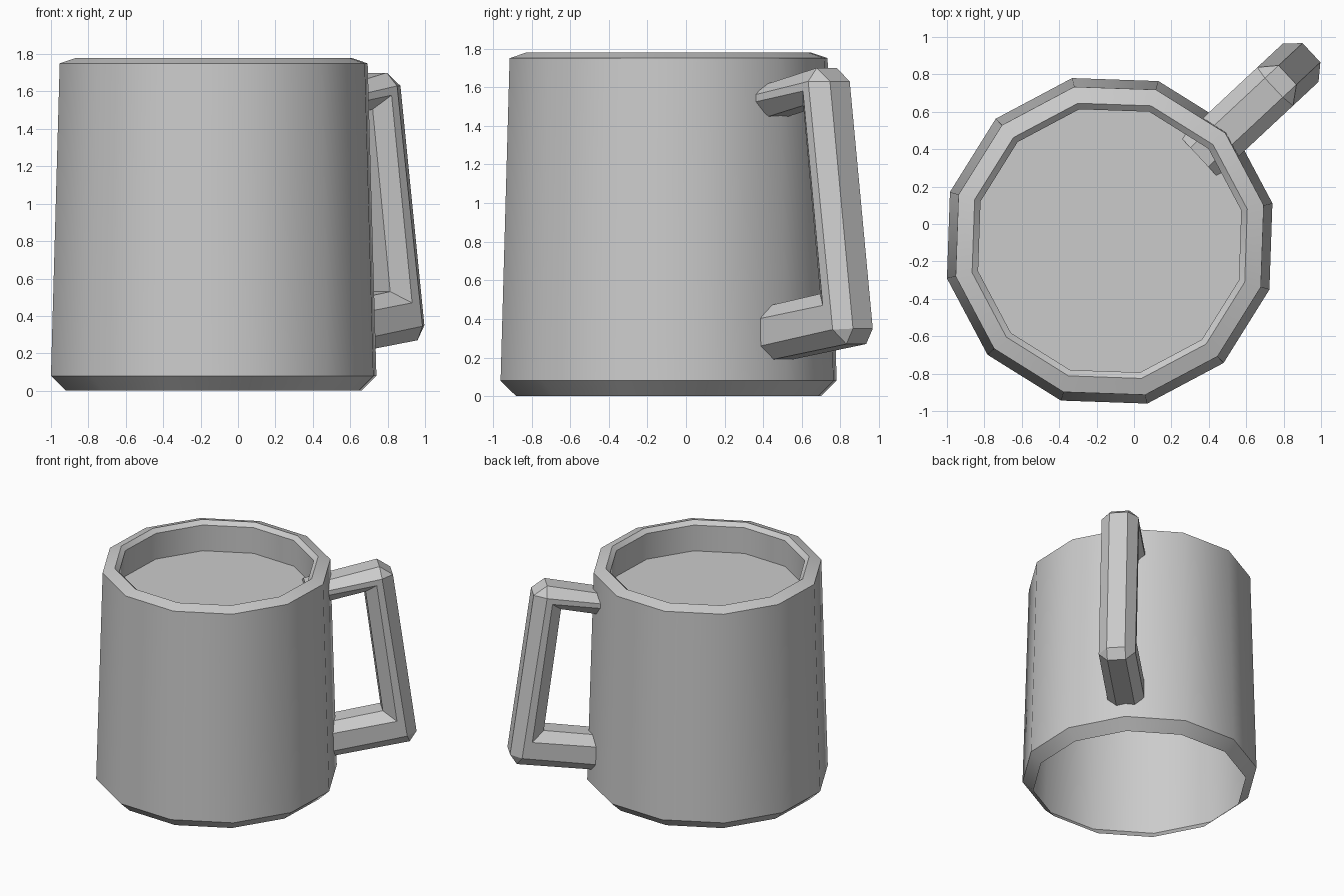
import bpy
import bmesh
from math import sin, cos, radians
from mathutils import Matrix

cube = bpy.data.objects.get("Cube")
if cube:
    bpy.data.objects.remove(cube, do_unlink=True)

SIDES = 12
PLACE = Matrix.Translation((-0.13, -0.09, 0))

grey = bpy.data.materials.new("plain grey")
grey.use_nodes = True
colour = (0.6, 0.6, 0.6, 1)
grey.diffuse_color = colour
grey.node_tree.nodes["Principled BSDF"].inputs["Base Color"].default_value = colour


def finish(name, bm, turn, smooth):
    """Turn a bmesh into a placed object with the grey material."""
    bm.transform(PLACE @ Matrix.Rotation(radians(turn), 4, "Z"))
    mesh = bpy.data.meshes.new(name)
    bm.to_mesh(mesh)
    bm.free()
    mesh.materials.append(grey)
    obj = bpy.data.objects.new(name, mesh)
    bpy.context.collection.objects.link(obj)
    if smooth:
        bpy.ops.object.select_all(action="DESELECT")
        obj.select_set(True)
        bpy.context.view_layer.objects.active = obj
        bpy.ops.object.shade_smooth_by_angle(angle=radians(32))
    return obj


def ring(bm, r, z):
    steps = [radians(360 * i / SIDES) for i in range(SIDES)]
    return [bm.verts.new((r * cos(a), r * sin(a), z)) for a in steps]


# Mug shell: open underneath, chamfered foot, bevelled rim, short inner wall
profile = [(0.81, 0), (0.893, 0.08), (0.845, 1.75), (0.755, 1.78),
           (0.722, 1.75), (0.725, 1.54)]
bm = bmesh.new()
rings = [ring(bm, r, z) for r, z in profile]
for low, high in zip(rings, rings[1:]):
    for i in range(SIDES):
        j = (i + 1) % SIDES
        bm.faces.new((low[i], low[j], high[j], high[i]))
finish("mug_body", bm, 13, True)

# Flat drink surface
bm = bmesh.new()
bm.faces.new(ring(bm, *profile[-1]))
finish("drink_surface", bm, 13, False)

# Handle: eight-sided section, each track runs (distance, height) from the
# upper end round to the lower end; repeated points close the inner corners
outer = [(0.655, 1.58), (1.20, 1.70), (1.30, 1.63),
         (1.475, 0.35), (1.425, 0.27), (0.655, 0.16)]


def track(start, top, bottom, end):
    return [start, top, top, bottom, bottom, end]


side_out = track((0.655, 1.535), (1.21, 1.63), (1.396, 0.345), (0.655, 0.23))
side_in = track((0.655, 1.50), (1.17, 1.58), (1.32, 0.47), (0.655, 0.375))
inner = track((0.655, 1.41), (1.097, 1.505), (1.225, 0.53), (0.655, 0.44))
FLAT, WIDE = 0.07, 0.14
section = [(outer, FLAT), (side_out, WIDE), (side_in, WIDE), (inner, FLAT)]
section += [(path, -t) for path, t in reversed(section)]

bm = bmesh.new()
tracks = [[bm.verts.new((s, t, z)) for s, z in path] for path, t in section]
for k, a in enumerate(tracks):
    b = tracks[(k + 1) % len(tracks)]
    for i in range(len(a) - 1):
        bm.faces.new((a[i], b[i], b[i + 1], a[i + 1]))
for end in (0, -1):
    bm.faces.new([path[end] for path in tracks])
bmesh.ops.remove_doubles(bm, verts=bm.verts, dist=0.0005)
bmesh.ops.recalc_face_normals(bm, faces=bm.faces)
finish("handle", bm, 43, False)
